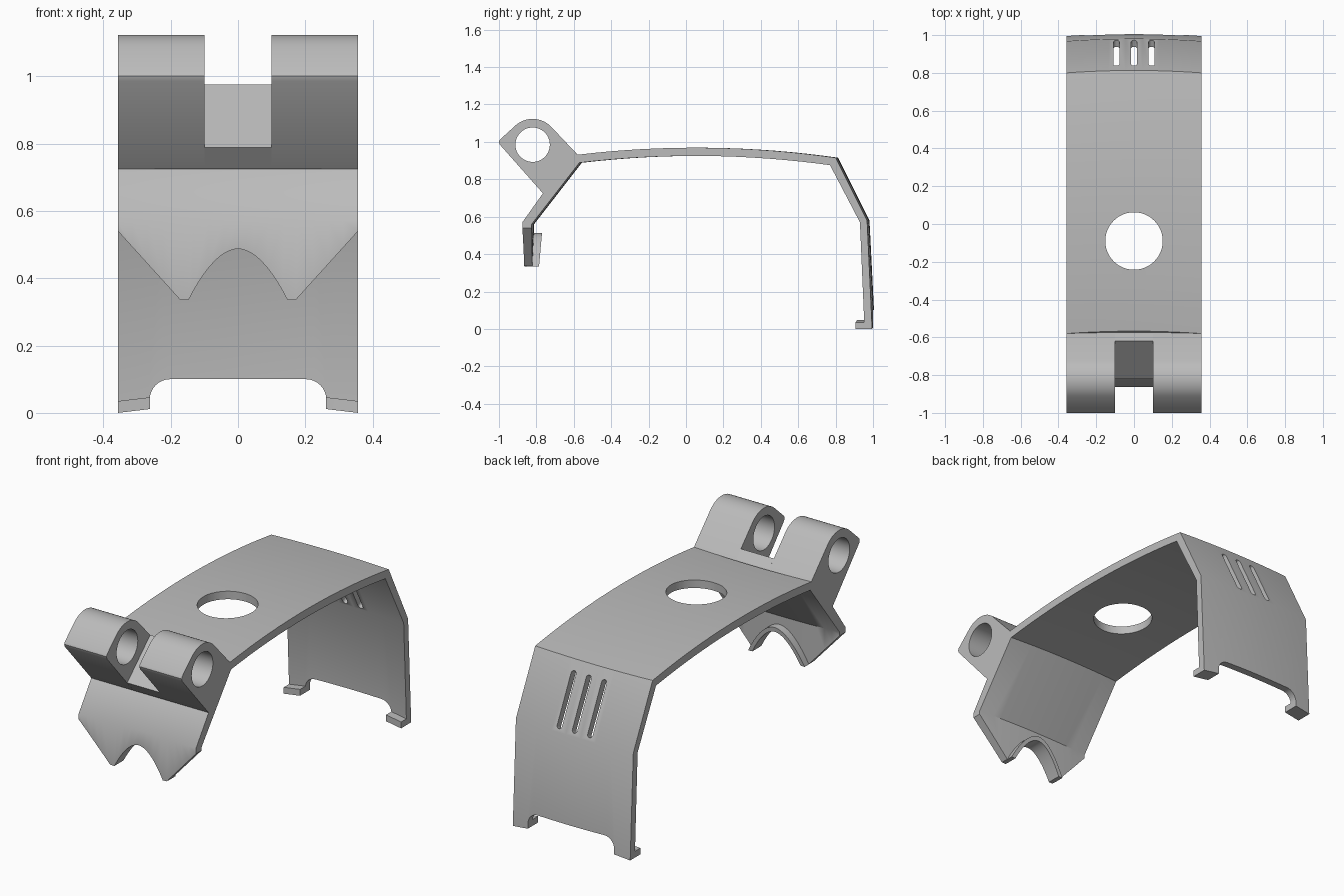
import bpy, bmesh, math

if "Cube" in bpy.data.objects:
    bpy.data.objects.remove(bpy.data.objects["Cube"])

W = 0.357                      # half width
grey = bpy.data.materials.new("plain_grey")
grey.diffuse_color = (0.5, 0.5, 0.5, 1)
grey.use_nodes = True
grey.node_tree.nodes["Principled BSDF"].inputs["Base Color"].default_value = grey.diffuse_color


def sweep(name, ring_at, stations):
    """Closed solid through one ring of points per station."""
    bm = bmesh.new()
    rings = [[bm.verts.new(p) for p in ring_at(s)] for s in stations]
    n = len(rings[0])
    for a, b in zip(rings, rings[1:]):
        for i in range(n):
            j = (i + 1) % n
            bm.faces.new((a[i], a[j], b[j], b[i]))
    bm.faces.new(rings[0])
    bm.faces.new(rings[-1][::-1])
    bmesh.ops.recalc_face_normals(bm, faces=bm.faces)
    me = bpy.data.meshes.new(name)
    bm.to_mesh(me)
    bm.free()
    ob = bpy.data.objects.new(name, me)
    ob.data.materials.append(grey)
    bpy.context.collection.objects.link(ob)
    return ob


def prism_x(name, pts, x0, x1):
    return sweep(name, lambda x: [(x, y, z) for y, z in pts], (x0, x1))


def prism_y(name, pts, y0, y1):
    return sweep(name, lambda y: [(x, y, z) for x, z in pts], (y0, y1))


def prism_z(name, pts, z0, z1):
    return sweep(name, lambda z: [(x, y, z) for x, y in pts], (z0, z1))


def arc(cx, cy, r, a0, a1, n):
    return [(cx + r * math.cos(math.radians(a0 + (a1 - a0) * i / n)),
             cy + r * math.sin(math.radians(a0 + (a1 - a0) * i / n))) for i in range(n + 1)]


def cut(ob, cutter):
    bpy.context.view_layer.objects.active = ob
    m = ob.modifiers.new("cut", 'BOOLEAN')
    m.operation, m.solver, m.object = 'DIFFERENCE', 'EXACT', cutter
    bpy.ops.object.modifier_apply(modifier=m.name)
    bpy.data.objects.remove(cutter)


def smooth(ob, angle=36):
    bpy.ops.object.select_all(action='DESELECT')
    ob.select_set(True)
    bpy.context.view_layer.objects.active = ob
    bpy.ops.object.shade_smooth_by_angle(angle=math.radians(angle))


# Bent strap: outer line front to back, then inner line back to front
def crown(y, top):
    return top - 0.095 * (y - 0.05) ** 2


N = 16
outer_top = [(-0.58 + 1.38 * i / N, crown(-0.58 + 1.38 * i / N, 0.969)) for i in range(N + 1)]
inner_top = [(0.77 - 1.34 * i / N, crown(0.77 - 1.34 * i / N, 0.925)) for i in range(N + 1)]
profile = ([(-0.875, 0.335), (-0.875, 0.57), (-0.765, 0.725)] + outer_top +
           [(0.968, 0.58), (0.995, 0.0), (0.907, 0.0), (0.907, 0.035), (0.953, 0.035),
            (0.93, 0.57)] + inner_top + [(-0.825, 0.56), (-0.832, 0.335)])


def strap_ring(x):
    bow = 0.013 * (1 - (x / W) ** 2)
    lift = 0.12 * (W - abs(x))
    return [(x, y + bow, z + (lift if z < 0.05 else 0)) for y, z in profile]


strap = sweep("bent_strap", strap_ring, [W * i / 8 for i in range(-8, 9)])

# Round hole in the top
cut(strap, prism_z("hole_cutter", arc(0, -0.09, 0.152, 0, 352.5, 47), 0.7, 1.2))

# Gap between the rear feet with rounded corners
cut(strap, prism_y("foot_gap_cutter",
                   [(-0.262, -0.1), (0.262, -0.1)] + arc(0.202, 0.04, 0.06, 0, 90, 8) +
                   arc(-0.202, 0.04, 0.06, 90, 180, 8), 0.8, 1.2))

# Pointed front tongue with an arch
AW, AZ, AH = 0.147, 0.487, 0.152


def arch(grow, n=28):
    w = AW + grow
    h = AZ + grow - 0.335
    return [(w * t, AZ + grow - h * abs(t) ** 1.9)
            for t in (1 - 2 * i / n for i in range(n + 1))]


cut(strap, prism_y("tongue_cutter",
                   [(-0.45, 0.2), (0.45, 0.2), (0.45, 0.643), (0.172, 0.336)] + arch(0) +
                   [(-0.172, 0.336), (-0.45, 0.643)], -1.1, -0.7))

# Three vent slots, cut square to the rear slope
d = (0.168, -0.34)
length = math.hypot(*d)
d = (d[0] / length, d[1] / length)
nrm = (-d[1], d[0])
for k in (-1, 0, 1):
    slot = arc(0.093 * k, 0.345, 0.015, 0, 180, 8) + arc(0.093 * k, 0.075, 0.015, 180, 360, 8)
    cut(strap, sweep("slot_cutter",
                     lambda t: [(x, 0.81 + d[0] * s + nrm[0] * t, 0.917 + d[1] * s + nrm[1] * t)
                                for x, s in slot], (-0.12, 0.1)))
smooth(strap)

# Collar behind the arch
collar_pts = arch(0) + arch(0.025)[::-1]
collar = sweep("arch_collar",
               lambda y: [(x, y - 0.09 * (0.51 - z), z) for x, z in collar_pts],
               (-0.835, -0.77))
smooth(collar)

# Pair of hinge knuckles with a bore
HY, HZ = -0.82, 0.985
knuckle = ([(-0.575, 0.925), (-0.58, 0.932)] + arc(HY, HZ, 0.138, 45, 135, 14) +
           [(-0.995, 1.012), (-1.0, 1.0), (-0.995, 0.985), (-0.765, 0.725), (-0.735, 0.725)])
for side, x0, x1 in (("left", -W, -0.1), ("right", 0.1, W)):
    ob = prism_x("hinge_knuckle_" + side, knuckle, x0, x1)
    cut(ob, prism_x("bore_cutter", arc(HY, HZ, 0.092, 0, 352.5, 47), x0 - 0.1, x1 + 0.1))
    smooth(ob)

# Web joining the knuckles
prism_x("hinge_web", [(-0.575, 0.925), (-0.58, 0.932), (-0.62, 0.975), (-0.82, 0.788),
                      (-0.765, 0.725), (-0.735, 0.725)], -0.1, 0.1)
